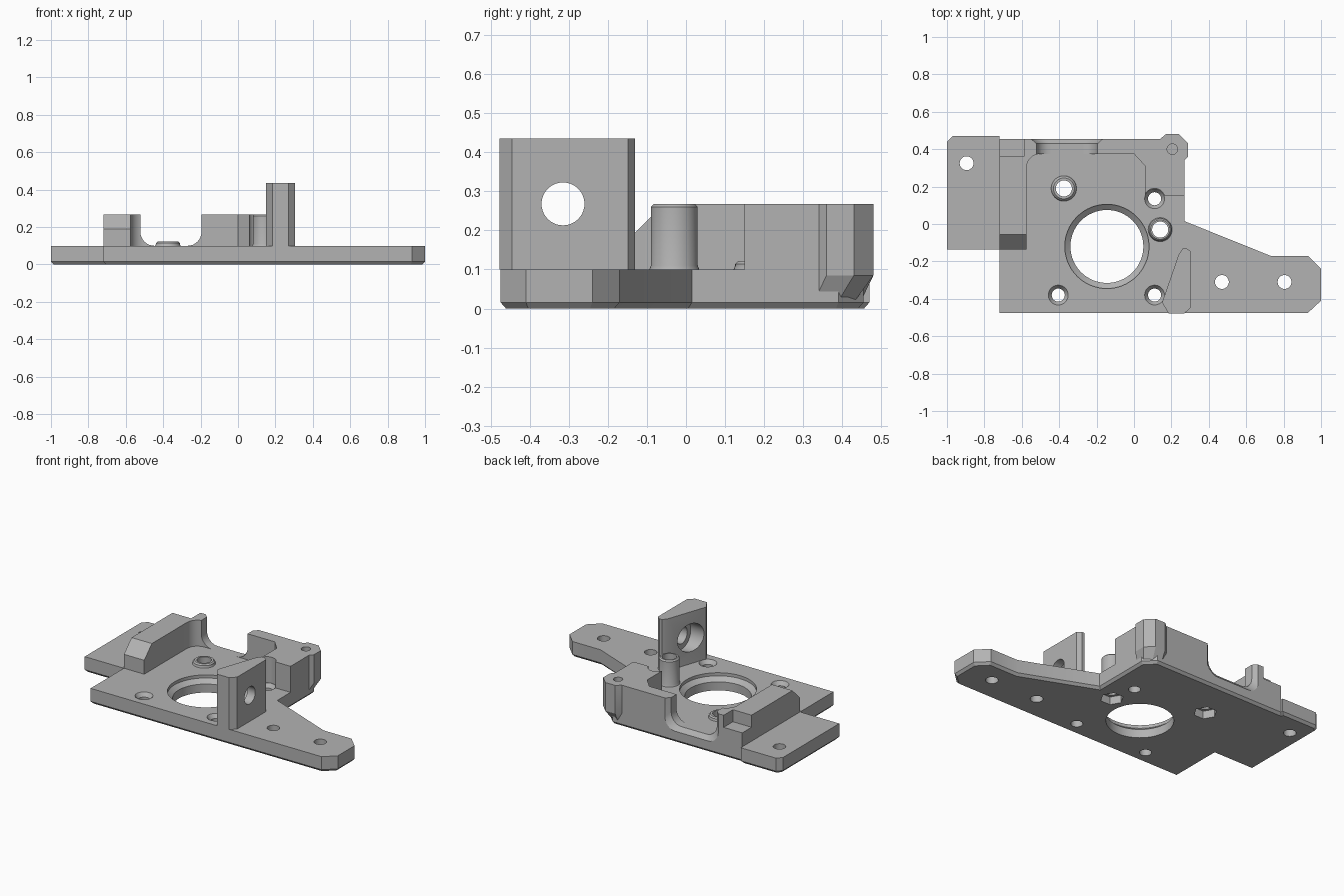
import bpy, bmesh, math
from mathutils import Vector

cube = bpy.data.objects.get("Cube")
if cube:
    bpy.data.objects.remove(cube)

grey = bpy.data.materials.new("plastic grey")
grey.use_nodes = True
colour = (0.45, 0.45, 0.45, 1)
grey.diffuse_color = colour
grey.node_tree.nodes["Principled BSDF"].inputs["Base Color"].default_value = colour


def loft(name, rings):
    """Solid through a list of rings with equal point counts."""
    bm = bmesh.new()
    loops = [[bm.verts.new(p) for p in ring] for ring in rings]
    for a, b in zip(loops, loops[1:]):
        for i in range(len(a)):
            j = (i + 1) % len(a)
            bm.faces.new((a[i], a[j], b[j], b[i]))
    bm.faces.new(loops[0][::-1])
    bm.faces.new(loops[-1])
    bmesh.ops.recalc_face_normals(bm, faces=bm.faces)
    mesh = bpy.data.meshes.new(name)
    bm.to_mesh(mesh)
    bm.free()
    mesh.materials.append(grey)
    obj = bpy.data.objects.new(name, mesh)
    bpy.context.collection.objects.link(obj)
    return obj


def at(points, z):
    return [(x, y, z) for x, y in points]


def prism(name, points, z0, z1):
    return loft(name, [at(points, z0), at(points, z1)])


def box(name, x0, x1, y0, y1, z0, z1):
    return prism(name, [(x0, y0), (x1, y0), (x1, y1), (x0, y1)], z0, z1)


def inset(points, d):
    """Move a counter-clockwise outline inwards by d."""
    out = []
    for i, p in enumerate(points):
        p = Vector(p)
        e = (p - Vector(points[i - 1])).normalized()
        f = (Vector(points[(i + 1) % len(points)]) - p).normalized()
        n, m = Vector((-e.y, e.x)), Vector((-f.y, f.x))
        out.append(tuple(p + (n + m) * d / (1 + n.dot(m))))
    return out


def turned(name, x, y, profile, sides=40):
    """Round solid about a vertical axis, from (radius, height) pairs."""
    angles = [2 * math.pi * i / sides for i in range(sides)]
    return loft(name, [[(x + r * math.cos(a), y + r * math.sin(a), z)
                        for a in angles] for r, z in profile])


def bore_x(y, z, r, x0, x1, sides=40):
    angles = [2 * math.pi * i / sides for i in range(sides)]
    return loft("cutter", [[(x, y + r * math.cos(a), z + r * math.sin(a))
                            for a in angles] for x in (x0, x1)])


def cut(obj, *cutters):
    bpy.context.view_layer.objects.active = obj
    for c in cutters:
        mod = obj.modifiers.new("cut", 'BOOLEAN')
        mod.operation, mod.solver, mod.object = 'DIFFERENCE', 'EXACT', c
        bpy.ops.object.modifier_apply(modifier=mod.name)
        bpy.data.objects.remove(c)


def arc(cx, cy, r, a0, a1, n=8):
    return [(cx + r * math.cos(math.radians(a0 + (a1 - a0) * i / n)),
             cy + r * math.sin(math.radians(a0 + (a1 - a0) * i / n)))
            for i in range(n + 1)]


T = 0.1       # plate thickness
H = 0.268     # wall height
TALL, SHORT = (0.14, -0.03), (-0.375, 0.19)

# Base plate with chamfered underside
outline = [(-0.72, -0.475), (0.93, -0.475), (1, -0.41), (1, -0.24), (0.93, -0.17),
           (0.73, -0.17), (0.27, 0.015), (0.27, 0.39), (0.205, 0.455), (-0.72, 0.455),
           (-0.72, 0.47), (-0.97, 0.47), (-1, 0.44), (-1, -0.135), (-0.72, -0.135)]
plate = loft("base_plate", [at(inset(outline, 0.014), 0), at(outline, 0.016), at(outline, T)])
cut(plate, turned("cutter", -0.145, -0.12,
                  [(0.195, -0.1), (0.195, 0.055), (0.225, 0.08), (0.225, 0.2)], 64))

# Plain and countersunk screw holes
for x, y in [(-0.895, 0.325), (0.47, -0.31), (0.805, -0.31)]:
    cut(plate, turned("cutter", x, y, [(0.037, -0.1), (0.037, 0.2)]))
for x, y in [(-0.405, -0.38), (0.11, -0.38), (0.11, 0.135)]:
    cut(plate, turned("cutter", x, y, [(0.035, -0.1), (0.035, 0.075), (0.053, T), (0.053, 0.2)]))

# Standoff holes with hexagonal nut pockets below
for x, y in (TALL, SHORT):
    cut(plate, turned("cutter", x, y, [(0.043, -0.1), (0.043, 0.2)]),
        turned("cutter", x, y, [(0.068, -0.1), (0.068, 0.05)], 6))

# Standoffs
for name, (x, y), r, top in (("tall_standoff", TALL, 0.06, H), ("short_standoff", SHORT, 0.064, 0.122)):
    post = turned(name, x, y, [(r + 0.004, T), (r, T + 0.01), (r, top - 0.008), (r - 0.008, top)])
    cut(post, turned("cutter", x, y, [(0.043, 0), (0.043, 0.4)]))

# Raised wall: left rail, rear wall and right block
inner = [(0.27, 0.15), (0.06, 0.15), (0.06, 0.31), (0, 0.375)]
corner = arc(-0.5, 0.3, 0.075, 90, 180)
wall = prism("raised_wall", [(0.27, 0.39), (0.205, 0.455), (-0.72, 0.455), (-0.72, -0.135),
                             (-0.575, -0.135)] + corner[::-1] + inner[::-1], T, H)
# Rounded saddle through the rear wall, flared at the back


def saddle(grow):
    left, right, low, r = -0.522 - grow, -0.195 + grow, T - grow, 0.075
    return ([(left, 0.4)] + arc(left + r, low + r, r, 180, 270)
            + arc(right - r, low + r, r, 270, 360) + [(right, 0.4)])


rings = [[(x, y, z) for x, z in saddle(g)] for y, g in ((0.33, 0), (0.43, 0), (0.48, 0.055))]
cut(wall, loft("cutter", rings))
cut(plate, loft("cutter", [[(x, y, z) for x, z in saddle(g)] for y, g in ((0.43, 0), (0.48, 0.055))]))
# Sloped rail front, rear step and screw clearances
slope = [(-0.155, 0.17), (-0.035, 0.29), (-0.155, 0.29)]
cut(wall, loft("cutter", [[(x, y, z) for y, z in slope] for x in (-0.8, -0.5)]),
    box("cutter", -0.8, -0.587, 0.36, 0.5, 0.19, 0.4),
    turned("cutter", 0.11, 0.135, [(0.055, 0), (0.055, 0.4)]),
    turned("cutter", 0.205, 0.4, [(0.028, 0.16), (0.028, 0.4)]))

# Rear corner boss tapering in towards the underside
boss_top = [(0.14, 0.34), (0.27, 0.34), (0.29, 0.36), (0.29, 0.43), (0.24, 0.48), (0.17, 0.48), (0.14, 0.455)]
boss_low = [(0.14, 0.3), (0.23, 0.3), (0.25, 0.32), (0.25, 0.38), (0.22, 0.42), (0.17, 0.44), (0.14, 0.42)]
boss = loft("corner_boss", [at(boss_low, 0.002), at(boss_top, 0.085), at(boss_top, H)])
cut(boss, turned("cutter", 0.205, 0.4, [(0.028, 0.16), (0.028, 0.4)]))

# Upright bracket with a stepped cross bore
foot = [(0.185, -0.478), (0.27, -0.478), (0.305, -0.445), (0.305, -0.148), (0.28, -0.13),
        (0.262, -0.13), (0.24, -0.16), (0.15, -0.42)]
bracket = prism("upright_bracket", foot, T, 0.435)
cut(bracket, bore_x(-0.315, 0.268, 0.055, 0, 0.5), bore_x(-0.315, 0.268, 0.09, 0, 0.25))

# Smooth the round faces, keep sharp edges
bpy.ops.object.select_all(action='DESELECT')
for obj in bpy.context.collection.objects:
    if obj.type == 'MESH' and grey.name in obj.data.materials:
        obj.select_set(True)
bpy.ops.object.shade_smooth_by_angle(angle=math.radians(25))
